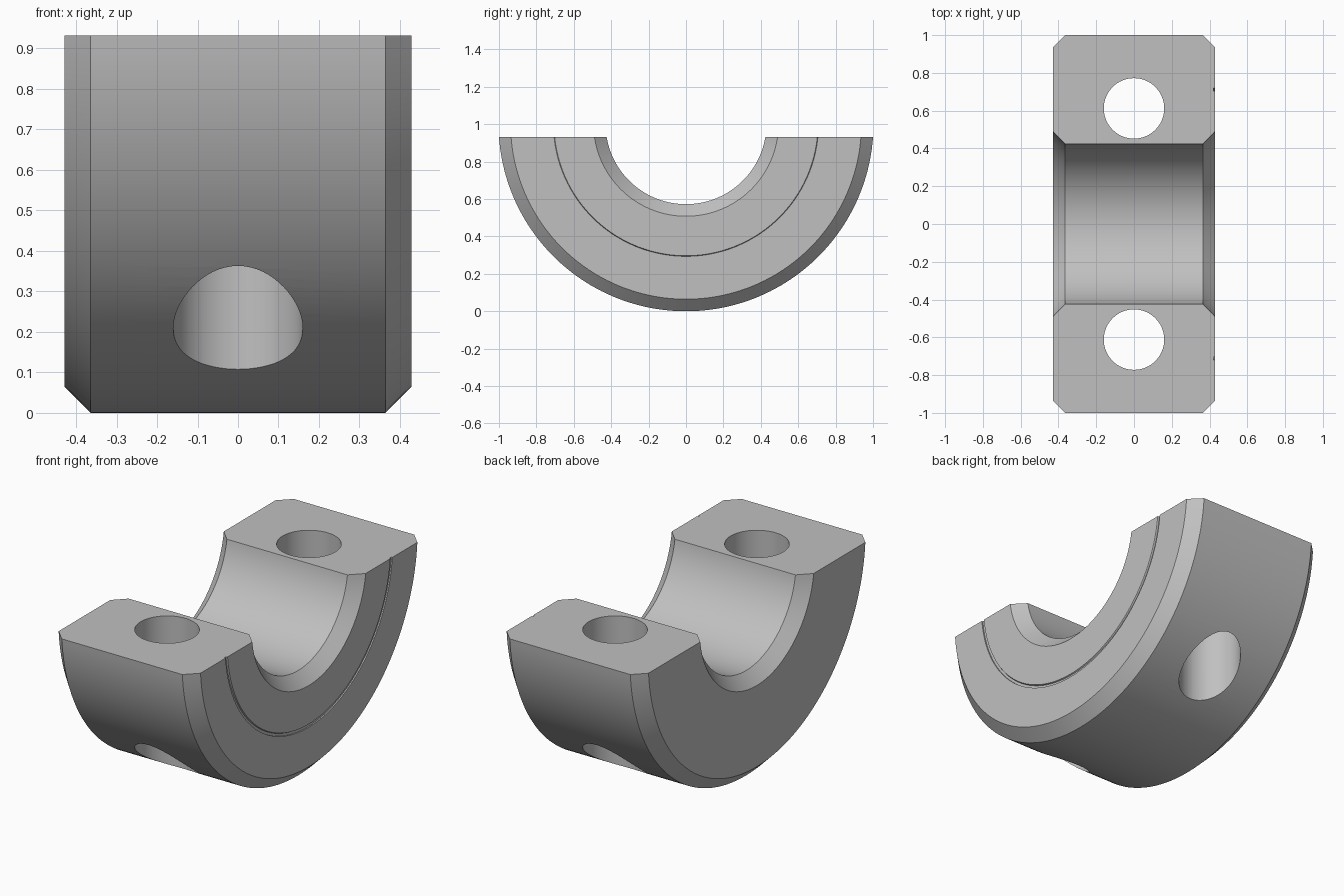
import bpy, bmesh, math

if "Cube" in bpy.data.objects:
    bpy.data.objects.remove(bpy.data.objects["Cube"])

CENTRE_Z = 1.0025      # height of the bore axis (runs along x)
CUT_Z = 0.932          # flat split face
HALF_W = 0.4285        # half width
CH = 0.0645            # chamfer size
R_OUT, R_IN = 1.0025, 0.43
SEGMENTS = 96

steel = bpy.data.materials.new("plain grey")
steel.diffuse_color = (0.53, 0.53, 0.53, 1)
steel.use_nodes = True
steel.node_tree.nodes["Principled BSDF"].inputs["Base Color"].default_value = steel.diffuse_color

# Cross-section as (x, radius), with a shallow groove in the right face
profile = [
    (-HALF_W + CH, R_IN), (HALF_W - CH, R_IN), (HALF_W, R_IN + CH),
    (HALF_W, 0.7055), (HALF_W - 0.007, 0.709),
    (HALF_W - 0.007, 0.7225), (HALF_W, 0.7225),
    (HALF_W, R_OUT - CH), (HALF_W - CH, R_OUT),
    (-HALF_W + CH, R_OUT), (-HALF_W, R_OUT - CH), (-HALF_W, R_IN + CH),
]

# Half collar: sweep each profile point from split face to split face
bm = bmesh.new()
rows = []
for x, r in profile:
    end = math.acos((CENTRE_Z - CUT_Z) / r)
    row = []
    for i in range(SEGMENTS + 1):
        a = end * (2 * i / SEGMENTS - 1)
        row.append(bm.verts.new((x, r * math.sin(a), CENTRE_Z - r * math.cos(a))))
    rows.append(row)
for k, row in enumerate(rows):
    nxt = rows[(k + 1) % len(rows)]
    for i in range(SEGMENTS):
        bm.faces.new((row[i], row[i + 1], nxt[i + 1], nxt[i]))
for i in (0, SEGMENTS):
    bm.faces.new([row[i] for row in rows])
bmesh.ops.recalc_face_normals(bm, faces=bm.faces)
mesh = bpy.data.meshes.new("half_collar")
bm.to_mesh(mesh)
bm.free()
mesh.materials.append(steel)
collar = bpy.data.objects.new("half_collar", mesh)
bpy.context.collection.objects.link(collar)

# Vertical bolt holes through both ends
for side in (-1, 1):
    bpy.ops.mesh.primitive_cylinder_add(vertices=64, radius=0.16, depth=2,
                                        location=(0, side * 0.612, 0.5))
    cutter = bpy.context.object
    cutter.name = "bolt_hole_cutter"
    cutter.hide_render = True
    cutter.data.materials.append(steel)
    mod = collar.modifiers.new("bolt_hole", 'BOOLEAN')
    mod.operation = 'DIFFERENCE'
    mod.solver = 'EXACT'
    mod.object = cutter
    bpy.ops.object.select_all(action='DESELECT')
    collar.select_set(True)
    bpy.context.view_layer.objects.active = collar
    bpy.ops.object.modifier_apply(modifier=mod.name)
    bpy.data.objects.remove(cutter)

# Smooth curved walls, crisp edges
bpy.ops.object.shade_smooth_by_angle(angle=math.radians(25))
